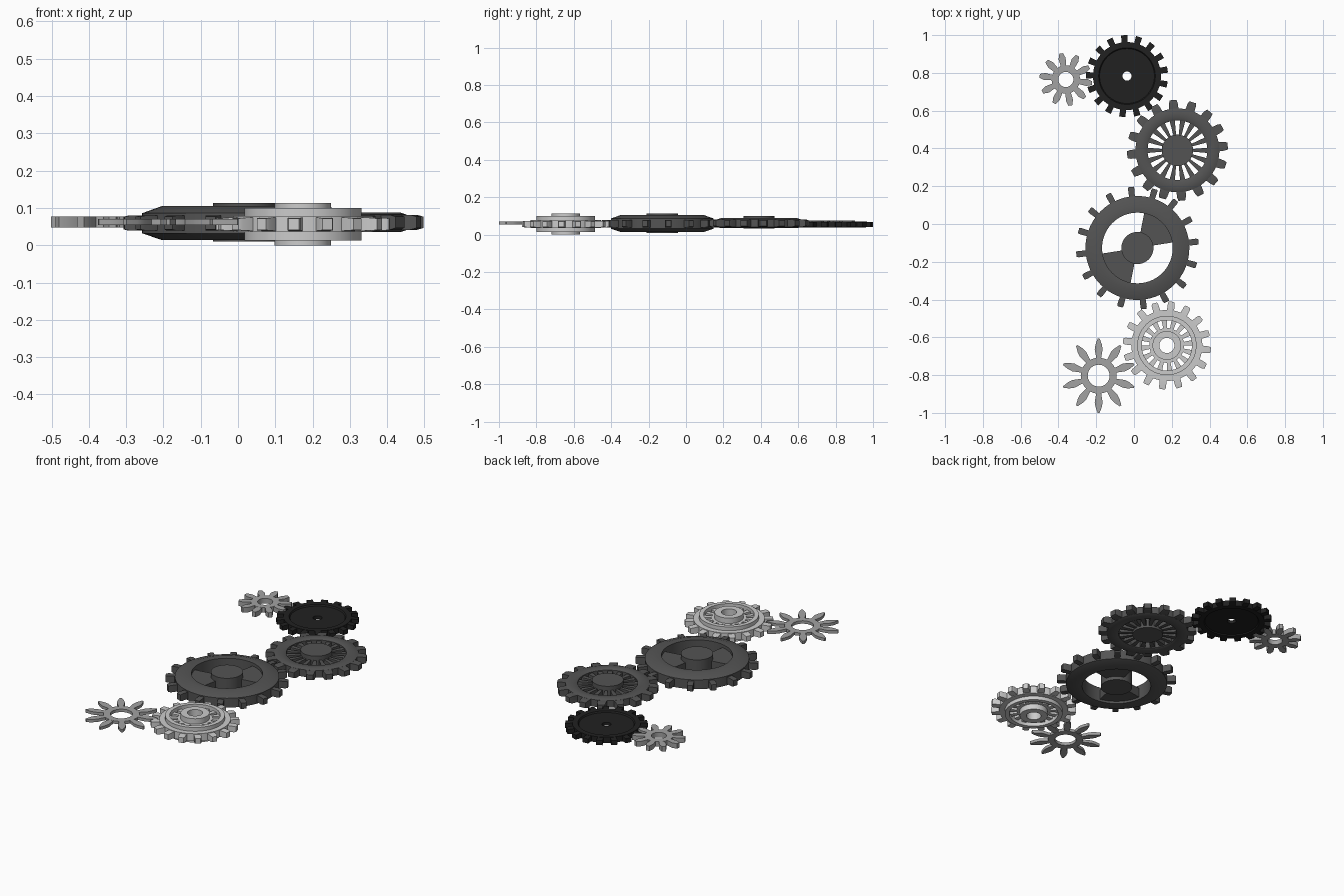
import bpy, bmesh, math
from math import pi, cos, sin, radians

if "Cube" in bpy.data.objects:
    bpy.data.objects.remove(bpy.data.objects["Cube"])


def material(name, v):
    m = bpy.data.materials.new(name)
    m.diffuse_color = (v, v, v, 1)
    m.use_nodes = True
    m.node_tree.nodes["Principled BSDF"].inputs["Base Color"].default_value = m.diffuse_color
    return m


LIGHT = material("light grey", 0.60)
GREY = material("mid grey", 0.36)
DARK = material("dark grey", 0.088)
BLACK = material("near black", 0.015)


def sweep(bm, profile, a0=0.0, a1=360.0, n=64):
    """Turn a closed (r, z) profile about z; part turns get end caps."""
    full = a1 - a0 >= 360
    rings = []
    for i in range(n if full else n + 1):
        a = radians(a0 + (a1 - a0) * i / n)
        rings.append([bm.verts.new((r * cos(a), r * sin(a), z)) for r, z in profile])
    k = len(profile)
    for i in range(n):
        p, q = rings[i], rings[(i + 1) % len(rings)]
        for j in range(k):
            if profile[j][0] == 0 and profile[(j + 1) % k][0] == 0:
                continue
            bm.faces.new((p[j], q[j], q[(j + 1) % k], p[(j + 1) % k]))
    if not full:
        bm.faces.new(rings[0])
        bm.faces.new(rings[-1][::-1])


def box(r0, r1, z0, z1):
    return [(r0, z0), (r1, z0), (r1, z1), (r0, z1)]


def spokes(bm, count, phase, width, profile, n):
    for i in range(count):
        a = phase + 360 * i / count
        sweep(bm, profile, a - width / 2, a + width / 2, n)


def teeth(bm, count, phase, zc, sections):
    """Each section is (radius, half width, half thickness)."""
    for i in range(count):
        a = radians(phase + 360 * i / count)
        c, s = cos(a), sin(a)
        rows = []
        for r, w, h in sections:
            rows.append([bm.verts.new((r * c - t * s, r * s + t * c, zc + z))
                         for t, z in ((-w, -h), (w, -h), (w, h), (-w, h))])
        for p, q in zip(rows, rows[1:]):
            for j in range(4):
                bm.faces.new((p[j], p[(j + 1) % 4], q[(j + 1) % 4], q[j]))
        bm.faces.new(rows[0][::-1])
        bm.faces.new(rows[-1])


def finish(bm, name, x, y, mat):
    bmesh.ops.remove_doubles(bm, verts=bm.verts, dist=1e-6)
    bmesh.ops.recalc_face_normals(bm, faces=bm.faces)
    me = bpy.data.meshes.new(name)
    bm.to_mesh(me)
    bm.free()
    me.materials.append(mat)
    ob = bpy.data.objects.new(name, me)
    ob.location = (x, y, 0)
    bpy.context.collection.objects.link(ob)
    bpy.ops.object.select_all(action='DESELECT')
    ob.select_set(True)
    bpy.context.view_layer.objects.active = ob
    bpy.ops.object.shade_smooth_by_angle(angle=radians(30))


# small pinion at the back left
bm = bmesh.new()
sweep(bm, box(0.040, 0.075, 0.048, 0.077), n=40)
teeth(bm, 10, 100, 0.0625, [(0.070, 0.014, 0.0143), (0.112, 0.019, 0.0143), (0.140, 0.010, 0.0143)])
finish(bm, "small_pinion", -0.361, 0.765, GREY)

# black plate gear with a raised rim
bm = bmesh.new()
sweep(bm, [(0.024, 0.044), (0.145, 0.044), (0.150, 0.038), (0.180, 0.038),
           (0.180, 0.071), (0.150, 0.071), (0.145, 0.063), (0.024, 0.063)])
teeth(bm, 17, 94, 0.0545, [(0.174, 0.015, 0.015), (0.217, 0.017, 0.013)])
finish(bm, "black_plate_gear", -0.037, 0.783, BLACK)

# dark gear with many fine spokes
bm = bmesh.new()
sweep(bm, [(0.158, 0.040), (0.170, 0.035), (0.205, 0.035), (0.222, 0.041),
           (0.222, 0.082), (0.205, 0.088), (0.170, 0.088), (0.158, 0.082)])
spokes(bm, 18, 0, 10, box(0.075, 0.162, 0.045, 0.076), 2)
sweep(bm, box(0, 0.083, 0.032, 0.100), n=48)
teeth(bm, 16, 5, 0.0615, [(0.215, 0.025, 0.020), (0.250, 0.023, 0.020), (0.267, 0.018, 0.015)])
finish(bm, "fine_spoke_gear", 0.230, 0.390, DARK)

# large gear with two broad arms
bm = bmesh.new()
sweep(bm, [(0.187, 0.016), (0.222, 0.014), (0.275, 0.032),
           (0.275, 0.086), (0.222, 0.105), (0.187, 0.103)], n=72)
spokes(bm, 2, 44, 70, box(0.078, 0.192, 0.030, 0.085), 14)
sweep(bm, box(0, 0.085, 0.010, 0.113), n=48)
teeth(bm, 16, 6, 0.0595, [(0.268, 0.015, 0.020), (0.312, 0.017, 0.020), (0.325, 0.014, 0.017)])
finish(bm, "two_arm_gear", 0.018, -0.127, DARK)

# light gear: hub, slotted web, raised ring, toothed flange
bm = bmesh.new()
sweep(bm, box(0.040, 0.076, 0.0, 0.113), n=48)
sweep(bm, box(0.070, 0.092, 0.032, 0.082), n=48)
spokes(bm, 16, 6, 12, box(0.088, 0.138, 0.032, 0.082), 2)
sweep(bm, [(0.133, 0.013), (0.157, 0.013), (0.157, 0.035), (0.188, 0.035),
           (0.188, 0.078), (0.157, 0.078), (0.157, 0.100), (0.133, 0.100)])
teeth(bm, 16, -6, 0.0565, [(0.182, 0.019, 0.018), (0.222, 0.018, 0.017), (0.233, 0.014, 0.015)])
finish(bm, "light_ring_gear", 0.174, -0.643, LIGHT)

# star pinion at the front left, with spindle-shaped teeth
bm = bmesh.new()
sweep(bm, box(0.058, 0.095, 0.054, 0.071), n=40)
teeth(bm, 10, 90, 0.0625, [(0.088, 0.012, 0.0083), (0.140, 0.021, 0.0083),
                           (0.165, 0.017, 0.0083), (0.197, 0.005, 0.0083)])
finish(bm, "star_pinion", -0.187, -0.803, GREY)
